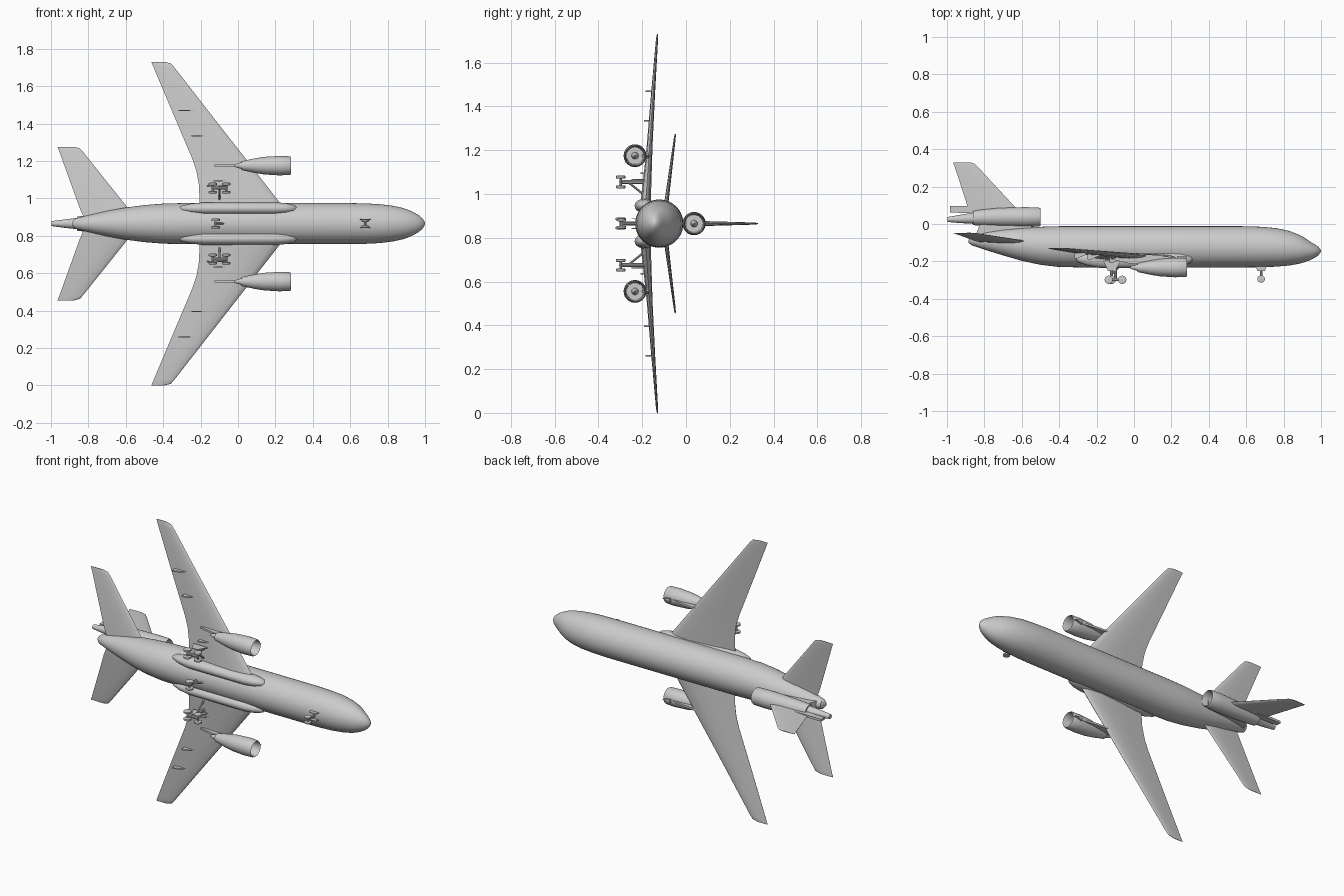
import bpy, bmesh, math
from mathutils import Vector

if "Cube" in bpy.data.objects:
    bpy.data.objects.remove(bpy.data.objects["Cube"])

MID = 0.865  # z of the symmetry plane; nose is +x, aircraft top is +y

paint = bpy.data.materials.new("light_grey")
paint.use_nodes = True
GREY = (0.6, 0.6, 0.6, 1)
paint.diffuse_color = GREY
paint.node_tree.nodes["Principled BSDF"].inputs["Base Color"].default_value = GREY


def finish(name, bm, angle=35):
    bmesh.ops.recalc_face_normals(bm, faces=bm.faces)
    mesh = bpy.data.meshes.new(name)
    bm.to_mesh(mesh)
    bm.free()
    mesh.materials.append(paint)
    ob = bpy.data.objects.new(name, mesh)
    bpy.context.collection.objects.link(ob)
    bpy.ops.object.select_all(action="DESELECT")
    ob.select_set(True)
    bpy.context.view_layer.objects.active = ob
    bpy.ops.object.shade_smooth_by_angle(angle=math.radians(angle))
    return ob


def loft(name, rings, angle=35):
    """Skin a series of equal-sized point rings and cap both ends."""
    bm = bmesh.new()
    loops = [[bm.verts.new(p) for p in ring] for ring in rings]
    n = len(loops[0])
    for a, b in zip(loops, loops[1:]):
        for i in range(n):
            j = (i + 1) % n
            bm.faces.new((a[i], a[j], b[j], b[i]))
    bm.faces.new(loops[0])
    bm.faces.new(loops[-1])
    return finish(name, bm, angle)


def ellipse(x, y, s, ry, rz, n=32):
    return [(x, y + ry * math.cos(2 * math.pi * i / n),
             MID + s + rz * math.sin(2 * math.pi * i / n)) for i in range(n)]


def body(name, sections, y=0.0, s=0.0, n=32, angle=35):
    """Round body along x from (x, radius[, y offset]) sections."""
    return loft(name, [ellipse(c[0], y + (c[2] if len(c) > 2 else 0), s, c[1], c[1], n)
                       for c in sections], angle)


# Upper and lower airfoil outline: chord fraction, half-thickness fraction
FOIL = [(0, 0), (0.02, 0.35), (0.1, 0.75), (0.3, 1), (0.6, 0.7), (1, 0.06),
        (1, -0.06), (0.6, -0.7), (0.3, -1), (0.1, -0.75), (0.02, -0.35)]


def wing(name, stations, side):
    """Stations are (span, leading x, trailing x, y, thickness)."""
    loft(name, [[(le + (te - le) * c, y + t * th / 2, MID + side * s) for c, t in FOIL]
                for s, le, te, y, th in stations], 40)


def plate(name, outline, s, thick):
    """Flat plate from an x-y outline, centred at span s."""
    loft(name, [[(x, y, MID + s + d) for x, y in outline]
                for d in (-thick / 2, thick / 2)], 20)


def rod(name, a, b, r, n=10):
    """Cylinder between two (x, y, span) points."""
    a, b = (Vector((p[0], p[1], MID + p[2])) for p in (a, b))
    d = (b - a).normalized()
    u = d.orthogonal().normalized()
    v = d.cross(u)
    ring = [u * r * math.cos(2 * math.pi * i / n) + v * r * math.sin(2 * math.pi * i / n)
            for i in range(n)]
    loft(name, [[p + q for q in ring] for p in (a, b)])


def wheel(name, x, y, s, r=0.022, w=0.014):
    rings = [(-w / 2, r * 0.45), (-w / 2, r * 0.8), (-w / 3, r), (w / 3, r),
             (w / 2, r * 0.8), (w / 2, r * 0.45)]
    loft(name, [[(x + q * math.cos(2 * math.pi * i / 20), y + q * math.sin(2 * math.pi * i / 20),
                  MID + s + d) for i in range(20)] for d, q in rings])


# Fuselage: x, top y, bottom y, half width
FUSELAGE = [(-0.885, -0.085, -0.1, 0.01), (-0.87, -0.06, -0.113, 0.028),
            (-0.8, -0.042, -0.137, 0.045), (-0.7, -0.028, -0.168, 0.068),
            (-0.6, -0.02, -0.197, 0.086), (-0.5, -0.015, -0.218, 0.099),
            (-0.4, -0.012, -0.23, 0.107), (-0.28, -0.012, -0.232, 0.11),
            (0.2, -0.012, -0.232, 0.11), (0.58, -0.012, -0.232, 0.11),
            (0.68, -0.015, -0.231, 0.108), (0.76, -0.022, -0.228, 0.104),
            (0.83, -0.037, -0.222, 0.095), (0.88, -0.056, -0.213, 0.084),
            (0.91, -0.072, -0.205, 0.074), (0.94, -0.093, -0.194, 0.06),
            (0.965, -0.108, -0.182, 0.046), (0.985, -0.121, -0.168, 0.029),
            (0.995, -0.132, -0.156, 0.015), (0.999, -0.141, -0.147, 0.004)]
loft("fuselage", [ellipse(x, (t + b) / 2, 0, (t - b) / 2, w, 40) for x, t, b, w in FUSELAGE], 40)

# Tail engine with hollow inlet, its saddle, and the fin
body("tail_engine", [(-0.6, 0.005), (-0.6, 0.04), (-0.51, 0.043), (-0.5, 0.047), (-0.51, 0.051),
                     (-0.58, 0.053), (-0.72, 0.05), (-0.82, 0.043, -0.003), (-0.86, 0.038, -0.005),
                     (-0.86, 0.03, -0.006), (-0.93, 0.022, -0.01), (-0.998, 0.013, -0.013)],
     y=0.037)
body("tail_engine_spinner", [(-0.6, 0.016), (-0.57, 0.01), (-0.55, 0.002)], y=0.037, n=16)
plate("tail_engine_saddle", [(-0.54, 0.0), (-0.56, -0.04), (-0.85, -0.07), (-0.82, 0.01)], 0, 0.045)
FIN = [(0.06, -0.6, -0.9, 0.024), (0.095, -0.64, -0.89, 0.022), (0.305, -0.835, -0.958, 0.01),
       (0.322, -0.853, -0.965, 0.007), (0.33, -0.875, -0.966, 0.004)]
loft("tail_fin", [[(le + (te - le) * c, y, MID + t * th / 2) for c, t in FOIL]
                  for y, le, te, th in FIN], 40)
plate("fin_base", [(-0.7, 0.095), (-0.985, 0.095), (-0.985, 0.062), (-0.7, 0.05)], 0, 0.014)

WING = [(0.04, 0.275, -0.206, -0.188, 0.05), (0.11, 0.225, -0.206, -0.183, 0.046),
        (0.2, 0.155, -0.208, -0.177, 0.038), (0.28, 0.092, -0.222, -0.171, 0.032),
        (0.343, 0.044, -0.243, -0.167, 0.027), (0.6, -0.157, -0.352, -0.15, 0.018),
        (0.835, -0.34, -0.451, -0.133, 0.01), (0.857, -0.36, -0.46, -0.131, 0.008),
        (0.865, -0.395, -0.463, -0.13, 0.004)]
STABILIZER = [(0.01, -0.53, -0.815, -0.097, 0.024), (0.085, -0.59, -0.847, -0.091, 0.02),
              (0.385, -0.83, -0.955, -0.052, 0.009), (0.402, -0.845, -0.962, -0.05, 0.007),
              (0.41, -0.875, -0.965, -0.049, 0.004)]
NACELLE = [(0.2, 0.005), (0.2, 0.039), (0.275, 0.042), (0.284, 0.046), (0.275, 0.05),
           (0.22, 0.052), (0.14, 0.047), (0.09, 0.039), (0.03, 0.026), (0.02, 0.024),
           (0.02, 0.018), (-0.02, 0.006)]

for side, tag in ((1, "left"), (-1, "right")):
    wing(tag + "_wing", WING, side)
    wing(tag + "_stabilizer", STABILIZER, side)
    # Rounded fairing where the wing meets the belly
    loft(tag + "_wing_root_fairing",
         [ellipse(x, y, side * 0.081, 0.045 * k, 0.033 * k, 20) for x, y, k in
          ((-0.315, -0.182, 0.08), (-0.3, -0.183, 0.45), (-0.25, -0.186, 0.8), (-0.18, -0.19, 1),
           (0.2, -0.19, 1), (0.26, -0.187, 0.85), (0.3, -0.184, 0.55), (0.318, -0.182, 0.08))], 60)

    # Wing engine, spinner and pylon
    es = side * 0.31
    body(tag + "_engine", NACELLE, y=-0.233, s=es)
    body(tag + "_engine_spinner", [(0.2, 0.016), (0.23, 0.009), (0.25, 0.002)], y=-0.233, s=es, n=16)
    plate(tag + "_engine_pylon", [(0.24, -0.184), (0.14, -0.168), (0.04, -0.16), (-0.07, -0.172),
                                  (-0.125, -0.188), (-0.02, -0.212), (0.05, -0.215), (0.2, -0.2)],
          es, 0.012)
    loft(tag + "_pylon_cap", [[(0.23, y, MID + es - 0.012), (0.28, y, MID + es),
                               (0.23, y, MID + es + 0.012)] for y in (-0.192, -0.17)])

    # Flap track fairings under the trailing edge
    for i, (x, y, s) in enumerate(((-0.278, -0.148, 0.605), (-0.209, -0.155, 0.47),
                                   (-0.09, -0.172, 0.23))):
        plate(f"{tag}_flap_fairing_{i + 1}",
              [(x + 0.042, y - 0.008), (x - 0.04, y - 0.008), (x - 0.04, y - 0.036),
               (x - 0.025, y - 0.036)], side * s, 0.007)

    # Main gear: four-wheel bogie, leg, brace and door
    gs = side * 0.19
    for x in (-0.135, -0.063):
        for d in (-0.022, 0.022):
            wheel(f"{tag}_main_wheel", x, -0.298, gs + d)
        rod(f"{tag}_main_axle", (x, -0.298, gs - 0.024), (x, -0.298, gs + 0.024), 0.006)
    rod(tag + "_bogie_beam", (-0.135, -0.298, gs), (-0.063, -0.298, gs), 0.008)
    rod(tag + "_main_leg", (-0.099, -0.298, gs), (-0.099, -0.18, gs), 0.009)
    rod(tag + "_main_brace", (-0.099, -0.265, gs), (-0.099, -0.19, side * 0.13), 0.005)
    plate(tag + "_main_gear_door", [(-0.165, -0.195), (-0.07, -0.195), (-0.1, -0.25),
                                    (-0.14, -0.25)], gs + side * 0.012, 0.005)

    # Paired wheels of the centre and nose gear
    wheel(tag + "_centre_wheel", -0.12, -0.298, side * 0.02, 0.023)
    wheel(tag + "_nose_wheel", 0.68, -0.294, side * 0.016, 0.02, 0.012)
    plate(tag + "_nose_gear_door", [(0.65, -0.225), (0.71, -0.225), (0.7, -0.25), (0.66, -0.25)],
          side * 0.022, 0.004)

# Centre and nose gear legs and axles
for tag, x, y, r in (("centre", -0.12, -0.298, 0.009), ("nose", 0.68, -0.294, 0.007)):
    rod(tag + "_gear_leg", (x, y, 0), (x, -0.2, 0), r)
    rod(tag + "_gear_axle", (x, y, -0.022), (x, y, 0.022), 0.006)
rod("centre_gear_brace", (-0.12, -0.27, 0), (-0.07, -0.22, 0), 0.005)
